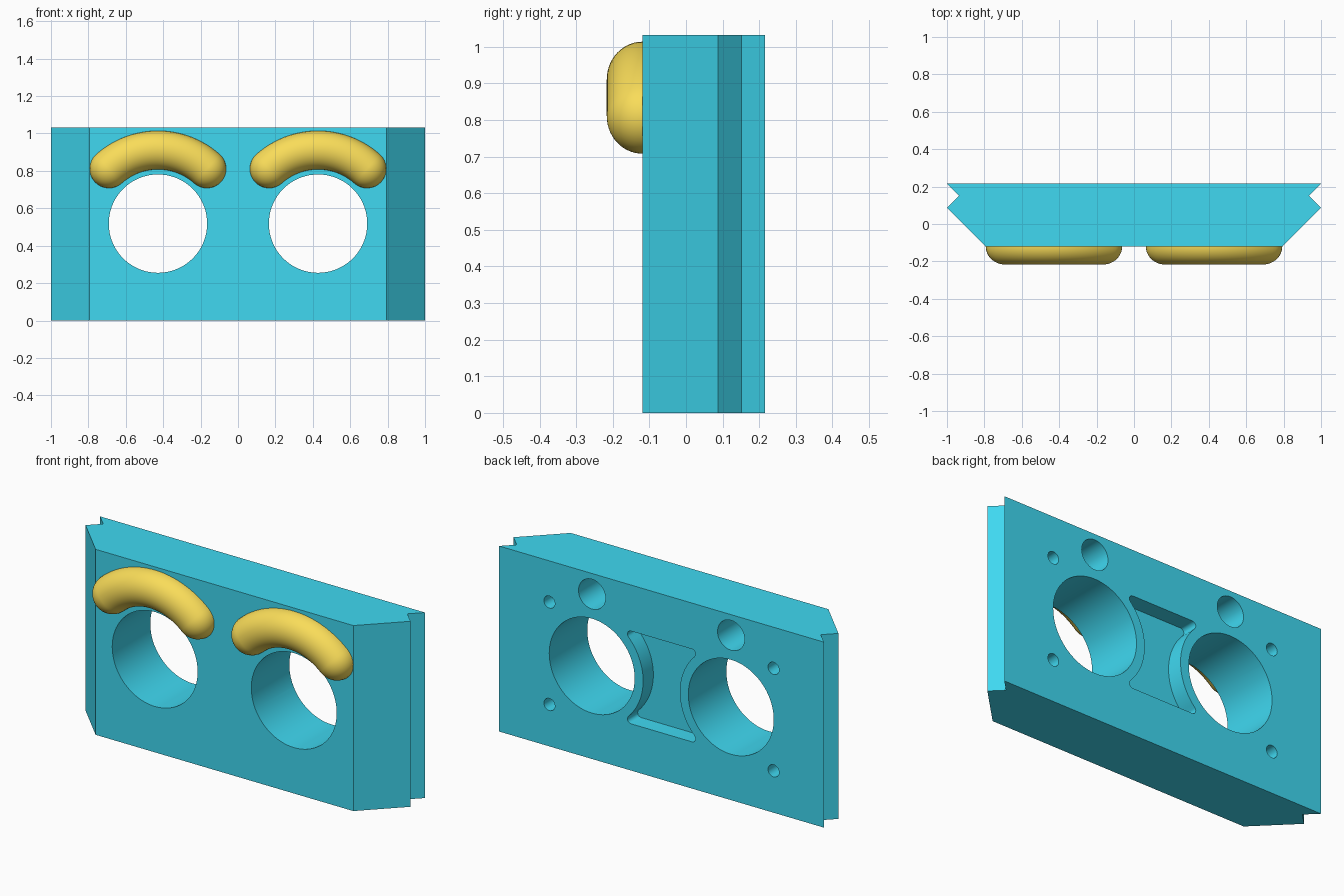
import bpy, bmesh
from math import sin, cos, pi, sqrt, atan2, radians, asin
from mathutils import Vector

if "Cube" in bpy.data.objects:
    bpy.data.objects.remove(bpy.data.objects["Cube"])

FRONT, BACK, TOP = -0.119, 0.2155, 1.032
HX, HZ, HR = 0.428, 0.518, 0.263      # main hole centre and radius


def material(name, rgb):
    m = bpy.data.materials.new(name)
    m.diffuse_color = (*rgb, 1)
    m.use_nodes = True
    m.node_tree.nodes["Principled BSDF"].inputs["Base Color"].default_value = m.diffuse_color
    return m


def finish(name, bm, mat=None):
    bmesh.ops.recalc_face_normals(bm, faces=bm.faces)
    me = bpy.data.meshes.new(name)
    bm.to_mesh(me)
    bm.free()
    ob = bpy.data.objects.new(name, me)
    bpy.context.collection.objects.link(ob)
    if mat:
        me.materials.append(mat)
    return ob


def prism(name, pts, vec, mat=None):
    bm = bmesh.new()
    f = bm.faces.new([bm.verts.new(p) for p in pts])
    ext = bmesh.ops.extrude_face_region(bm, geom=[f], use_keep_orig=True)
    bmesh.ops.translate(bm, vec=vec, verts=[v for v in ext["geom"] if isinstance(v, bmesh.types.BMVert)])
    return finish(name, bm, mat)


def arc(cx, cz, r, a0, a1, n):
    return [(cx + r * cos(a0 + (a1 - a0) * i / n), cz + r * sin(a0 + (a1 - a0) * i / n)) for i in range(n + 1)]


def activate(ob):
    bpy.ops.object.select_all(action='DESELECT')
    ob.select_set(True)
    bpy.context.view_layer.objects.active = ob


def cut(ob, pts, y0, y1):
    cutter = prism("cutter", [(x, y0, z) for x, z in pts], Vector((0, y1 - y0, 0)))
    cutter.hide_render = True
    mod = ob.modifiers.new("cut", 'BOOLEAN')
    mod.operation, mod.solver, mod.object = 'DIFFERENCE', 'EXACT', cutter
    activate(ob)
    bpy.ops.object.modifier_apply(modifier=mod.name)
    bpy.data.objects.remove(cutter)


blue = material("blue", (0.05, 0.69, 0.88))
gold = material("gold", (0.95, 0.72, 0.1))

# Plate with chamfered front sides and V grooves down both edges
half = [(0.793, FRONT), (1, 0.088), (0.936, 0.152), (1, BACK)]
outline = half + [(-x, y) for x, y in reversed(half)]
plate = prism("plate", [(x, y, 0) for x, y in outline], Vector((0, 0, TOP)), blue)

# Main holes, pin holes behind the brows and small screw holes
for s in (-1, 1):
    cut(plate, arc(s * HX, HZ, HR, 0, 2 * pi * 71 / 72, 71), -0.5, 0.5)
    cut(plate, arc(s * HX, 0.917, 0.083, 0, 2 * pi * 39 / 40, 39), -0.5, 0.5)
    for dz in (-0.285, 0.285):
        cut(plate, arc(s * 0.69, HZ + dz, 0.034, 0, 2 * pi * 23 / 24, 23), BACK - 0.2, 0.5)

# Waisted pocket between the main holes, with rounded corners
R, h, r = 0.315, 0.258, 0.022
dz = h - r
dx = sqrt((R + r) ** 2 - dz ** 2)
a = atan2(dz, dx)
right = arc(HX - dx, HZ + dz, r, pi / 2, -a, 8)
right += arc(HX, HZ, R, pi - a, pi + a, 24)[1:-1]
right += arc(HX - dx, HZ - dz, r, a, -pi / 2, 8)
cut(plate, right + [(-x, z) for x, z in reversed(right)], BACK - 0.09, 0.5)

activate(plate)
bpy.ops.object.shade_smooth_by_angle(angle=radians(30))


# Half-round curved brow above each main hole
def brow(name, cx):
    path_r, tube, sweep = 0.393, 0.103, asin(0.262 / 0.393)
    a0, a1 = pi / 2 + sweep, pi / 2 - sweep
    bm = bmesh.new()
    rings = []
    steps = 14
    for k in range(steps + 1):
        phi = pi / 2 * k / steps
        d, y = tube * cos(phi), FRONT - 0.0975 * sin(phi)
        end = lambda t: (cx + path_r * cos(t), HZ + path_r * sin(t))
        pts = arc(cx, HZ, path_r + d, a0, a1, 32)
        pts += arc(*end(a1), d, a1, a1 - pi, 16)[1:-1]
        pts += arc(cx, HZ, path_r - d, a1, a0, 32)
        pts += arc(*end(a0), d, a0 + pi, a0, 16)[1:-1]
        rings.append([bm.verts.new((x, y, z)) for x, z in pts])
    for lo, hi in zip(rings, rings[1:]):
        for i in range(len(lo)):
            j = (i + 1) % len(lo)
            bm.faces.new((lo[i], lo[j], hi[j], hi[i]))
    bm.faces.new(rings[0])
    bmesh.ops.remove_doubles(bm, verts=bm.verts, dist=1e-5)
    ob = finish(name, bm, gold)
    activate(ob)
    bpy.ops.object.shade_smooth_by_angle(angle=radians(40))


brow("left_brow", -HX)
brow("right_brow", HX)
